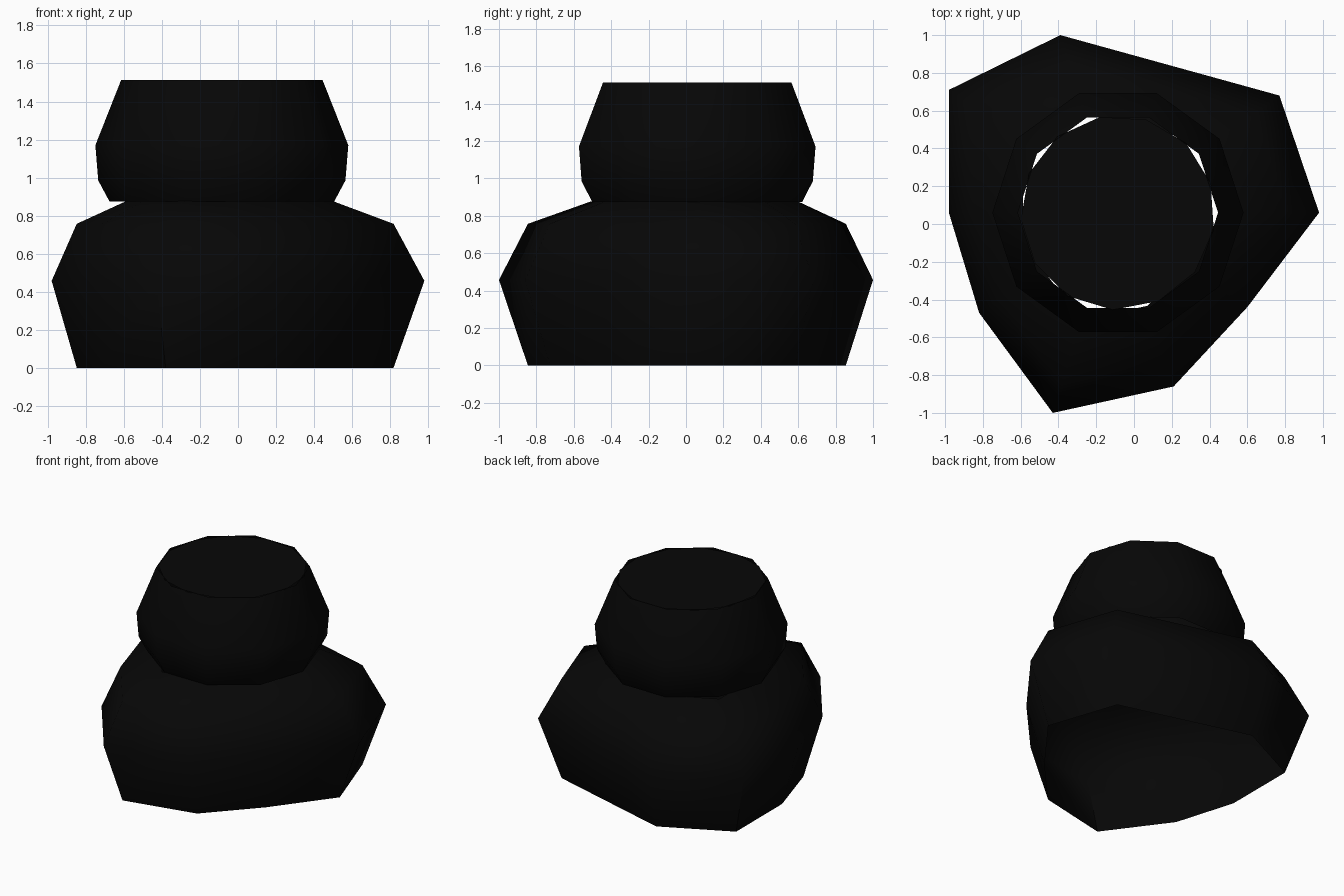
import bpy, bmesh, math

old = bpy.data.objects.get("Cube")
if old:
    bpy.data.objects.remove(old, do_unlink=True)

black = bpy.data.materials.new("near black")
black.use_nodes = True
colour = (0.002, 0.002, 0.002, 1)
black.diffuse_color = colour
black.node_tree.nodes["Principled BSDF"].inputs["Base Color"].default_value = colour


def scaled(outline, s, c):
    """Scale a flat outline about the point c."""
    return [(c[0] + s * (x - c[0]), c[1] + s * (y - c[1])) for x, y in outline]


def circle(sides, r, c, turn=0):
    return [(c[0] + r * math.cos(turn + math.tau * i / sides),
             c[1] + r * math.sin(turn + math.tau * i / sides)) for i in range(sides)]


def loft(name, rings):
    """Join (outline, height) rings into an open shell; a single ring becomes a disc."""
    bm = bmesh.new()
    loops = [[bm.verts.new((x, y, z)) for x, y in pts] for pts, z in rings]
    n = len(loops[0])
    for low, high in zip(loops, loops[1:]):
        for i in range(n):
            j = (i + 1) % n
            bm.faces.new((low[i], low[j], high[j], high[i]))
    if len(loops) == 1:
        bm.faces.new(loops[0])
    mesh = bpy.data.meshes.new(name)
    bm.to_mesh(mesh)
    bm.free()
    mesh.materials.append(black)
    obj = bpy.data.objects.new(name, mesh)
    bpy.context.collection.objects.link(obj)
    bpy.ops.object.select_all(action="DESELECT")
    obj.select_set(True)
    bpy.context.view_layer.objects.active = obj
    bpy.ops.object.shade_smooth_by_angle(angle=math.radians(60))


# Irregular lower body, open below, outline counter-clockwise at its widest
body = [(0.98, 0.06), (0.77, 0.68), (-0.39, 1.0), (-0.98, 0.71), (-0.98, 0.06),
        (-0.82, -0.47), (-0.43, -1.0), (0.21, -0.86), (0.60, -0.44)]
inner = scaled(body, 0.85, (-0.1, 0.03))
neck = scaled(body, 0.555, (-0.1, 0.1))
loft("lower_body", [(inner, 0), (body, 0.457), (inner, 0.757), (neck, 0.876)])

# Ten-sided upper bowl, open at both ends
centre = (-0.085, 0.06)
profile = [(0.59, 0.873), (0.65, 0.985), (0.665, 1.17), (0.53, 1.512)]
loft("upper_bowl", [(circle(10, r, centre), z) for r, z in profile])

# Flat lid closing the bowl
loft("top_lid", [(circle(13, 0.515, centre, math.radians(17.7)), 1.508)])
